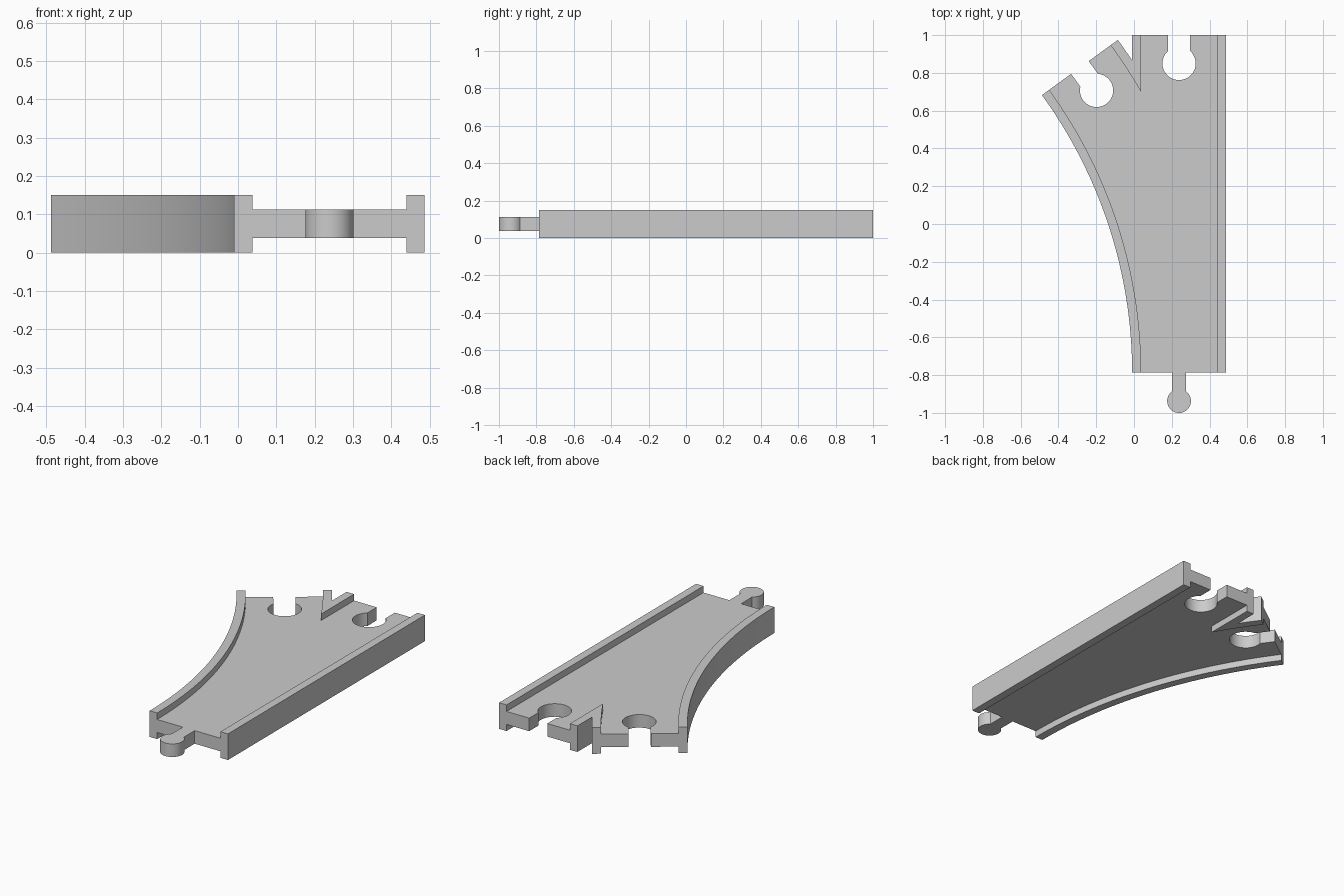
import bpy, bmesh, math
from mathutils import Vector

cube = bpy.data.objects.get("Cube")
if cube:
    bpy.data.objects.remove(cube, do_unlink=True)

# Main dimensions
LEFT, RIGHT, FRONT, BACK = -0.01, 0.487, -0.787, 1.0
RAIL = 0.0475
HEIGHT, DECK_LOW, DECK_HIGH = 0.15, 0.0375, 0.1125
R_IN = 2.5
R_OUT = R_IN + RIGHT - LEFT
TURN = math.radians(36)
PIVOT = Vector((LEFT - R_IN, FRONT))
INNER_L, INNER_R = LEFT + RAIL, RIGHT - RAIL

wood = bpy.data.materials.new("plain grey")
grey = (0.6, 0.6, 0.6, 1)
wood.diffuse_color = grey
wood.use_nodes = True
wood.node_tree.nodes["Principled BSDF"].inputs["Base Color"].default_value = grey


def polar(radius, angle):
    return PIVOT + radius * Vector((math.cos(angle), math.sin(angle)))


def arc(radius, start, end, steps):
    return [polar(radius, start + (end - start) * i / steps) for i in range(steps + 1)]


def angle_at_x(radius, x):
    return math.acos((x - PIVOT.x) / radius)


def keyhole(edge, along, into, depth, radius, half, steps=32):
    """Neck and round end, leaving the outline at edge and returning to it."""
    centre = edge + into * depth
    sweep = math.pi - math.asin(half / radius)
    pts = [edge - along * half]
    for i in range(steps + 1):
        a = -sweep + 2 * sweep * i / steps
        pts.append(centre + radius * (into * math.cos(a) + along * math.sin(a)))
    return pts + [edge + along * half]


def prism(name, outline, low, high):
    bm = bmesh.new()
    base = bm.faces.new([bm.verts.new((p[0], p[1], low)) for p in outline])
    new = bmesh.ops.extrude_face_region(bm, geom=[base])["geom"]
    top = [v for v in new if isinstance(v, bmesh.types.BMVert)]
    bmesh.ops.translate(bm, verts=top, vec=(0, 0, high - low))
    bmesh.ops.recalc_face_normals(bm, faces=bm.faces)
    mesh = bpy.data.meshes.new(name)
    bm.to_mesh(mesh)
    bm.free()
    mesh.materials.append(wood)
    obj = bpy.data.objects.new(name, mesh)
    bpy.context.collection.objects.link(obj)
    bpy.ops.object.select_all(action='DESELECT')
    obj.select_set(True)
    bpy.context.view_layer.objects.active = obj
    bpy.ops.object.shade_smooth_by_angle(angle=math.radians(30))
    return obj


# Where the branch meets the straight track
r_groove = R_OUT - RAIL
apex = angle_at_x(r_groove, INNER_L)
notch = angle_at_x(R_OUT, LEFT)
mid = (LEFT + RIGHT) / 2
x_dir, y_dir = Vector((1, 0)), Vector((0, 1))
radial = Vector((math.cos(TURN), math.sin(TURN)))
tangent = Vector((-radial.y, radial.x))

# Deck with connector peg and two sockets
deck = [(INNER_L, FRONT)]
deck += keyhole(Vector((mid, FRONT)), x_dir, -y_dir, 0.15, 0.063, 0.0375)
deck += [(INNER_R, FRONT), (INNER_R, BACK)]
deck += keyhole(Vector((mid, BACK)), -x_dir, -y_dir, 0.15, 0.088, 0.0575)
deck += [(INNER_L, BACK)]
deck += arc(r_groove, apex, TURN, 6)
deck += keyhole(polar((R_IN + R_OUT) / 2, TURN), -radial, -tangent, 0.15, 0.088, 0.0575)
deck += arc(R_IN + RAIL, TURN, 0, 32)[:-1]
prism("deck", deck, DECK_LOW, DECK_HIGH)

# Side rails
prism("straight_rail", [(INNER_R, FRONT), (RIGHT, FRONT), (RIGHT, BACK), (INNER_R, BACK)],
      0, HEIGHT)
prism("curved_rail", arc(R_IN, 0, TURN, 32) + arc(R_IN + RAIL, TURN, 0, 32), 0, HEIGHT)

# V-shaped rail between the two branches
fork = [(INNER_L, BACK), (LEFT, BACK)]
fork += arc(R_OUT, notch, TURN, 6) + arc(r_groove, TURN, apex, 6)
prism("fork_rail", fork, 0, HEIGHT)
